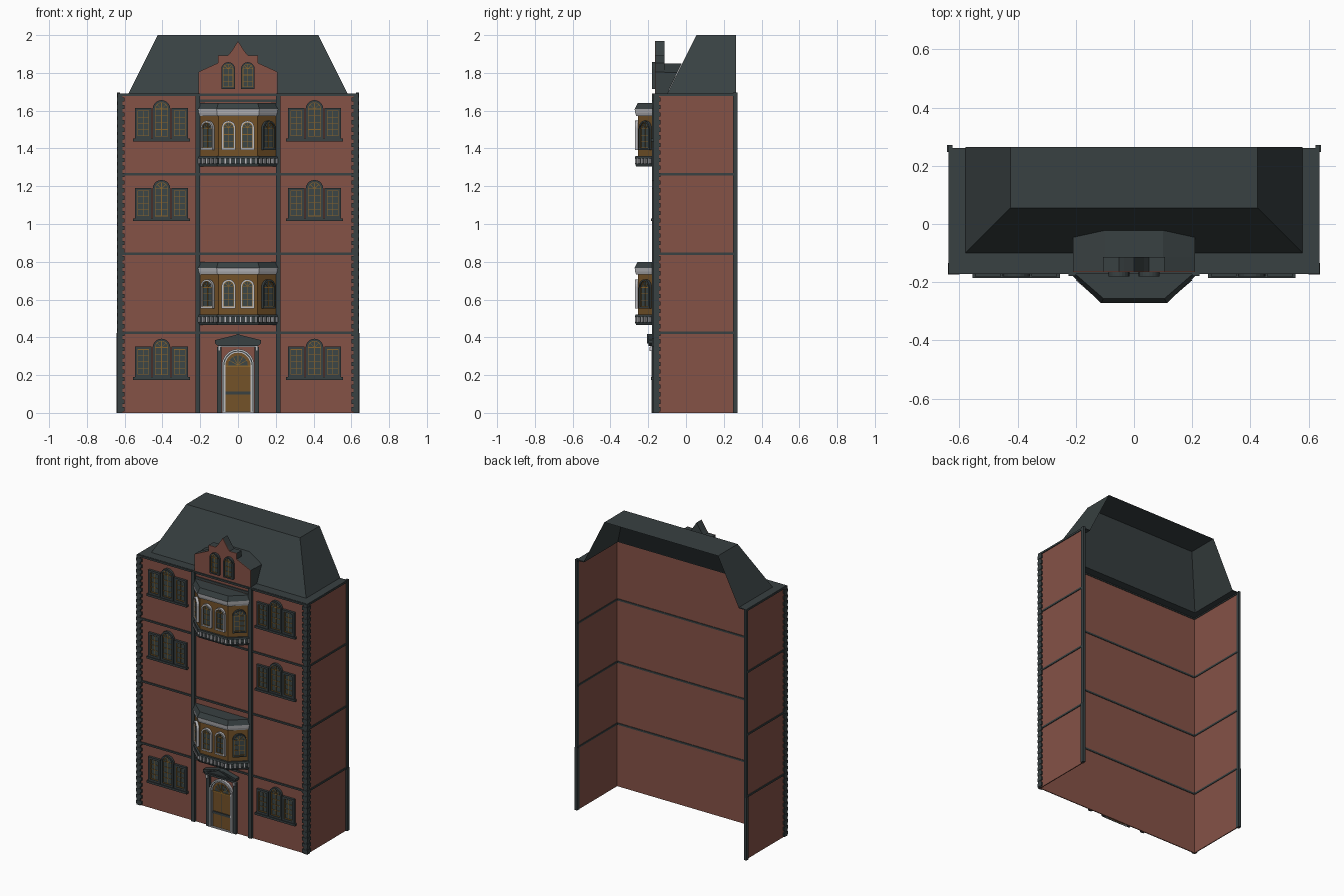
import bpy, bmesh, math
from mathutils import Matrix, Vector

if "Cube" in bpy.data.objects:
    bpy.data.objects.remove(bpy.data.objects["Cube"])

def material(name, rgb):
    m = bpy.data.materials.new(name)
    m.diffuse_color = (*rgb, 1)
    m.use_nodes = True
    m.node_tree.nodes["Principled BSDF"].inputs["Base Color"].default_value = m.diffuse_color
    return m

BRICK = material("brick red", (0.235, 0.085, 0.062))
SLATE = material("slate dark", (0.040, 0.052, 0.054))
WOOD = material("brown wood", (0.175, 0.085, 0.022))
WHITE = material("pale stone", (0.50, 0.50, 0.52))
GLASS = material("window glass", (0.045, 0.062, 0.062))
AMBER = material("amber bars", (0.26, 0.13, 0.025))

parts = {}
I = Matrix.Identity(4)
FRONT = -0.165

def part(name, mat):
    if name not in parts:
        parts[name] = (bmesh.new(), mat)
    return parts[name][0]

def loft(name, mat, a, b, M=I, caps=True):
    """Joins two matching point loops, with end caps."""
    bm = part(name, mat)
    va = [bm.verts.new(M @ Vector(p)) for p in a]
    vb = [bm.verts.new(M @ Vector(p)) for p in b]
    n = len(a)
    for i in range(n):
        j = (i + 1) % n
        bm.faces.new((va[i], va[j], vb[j], vb[i]))
    if caps:
        bm.faces.new(va[::-1])
        bm.faces.new(vb)

def prism(name, mat, pts, y0, y1, M=I):
    loft(name, mat, [(x, y0, z) for x, z in pts], [(x, y1, z) for x, z in pts], M)

def box(name, mat, x0, x1, y0, y1, z0, z1, M=I):
    prism(name, mat, [(x0, z0), (x1, z0), (x1, z1), (x0, z1)], y0, y1, M)

def sheet(name, mat, *quads):
    bm = part(name, mat)
    for q in quads:
        bm.faces.new([bm.verts.new(p) for p in q])

def frame(name, mat, outer, inner, y0, y1, M=I):
    """Flat picture frame between two x,z loops."""
    bm = part(name, mat)
    L = [[bm.verts.new(M @ Vector((x, y, z))) for x, z in pts]
         for pts, y in ((outer, y0), (outer, y1), (inner, y1), (inner, y0))]
    n = len(outer)
    for k in range(4):
        A, B = L[k], L[(k + 1) % 4]
        for i in range(n):
            j = (i + 1) % n
            bm.faces.new((A[i], A[j], B[j], B[i]))

def arch(hw, z0, top, inset=0, cx=0, seg=10):
    r = hw - inset
    zc = top - hw
    return [(cx - r, z0 + inset), (cx + r, z0 + inset)] + [
        (cx + r * math.cos(math.pi * i / seg), zc + r * math.sin(math.pi * i / seg)) for i in range(seg + 1)]

def rect(x0, x1, z0, z1, i=0):
    return [(x0 + i, z0 + i), (x1 - i, z0 + i), (x1 - i, z1 - i), (x0 + i, z1 - i)]

def fan(name, mat, r0, r1, y0, y1, zc, M, rays=(45, 90, 135)):
    for a in rays:
        R = M @ Matrix.Translation((0, 0, zc)) @ Matrix.Rotation(-math.radians(a), 4, 'Y')
        box(name, mat, r0, r1, y0, y1, -0.0015, 0.0015, R)

def arched_window(name, hw, z0, top, M, mat, t=0.009, rows=3):
    frame(name + "_frames", mat, arch(hw, z0, top), arch(hw, z0, top, t), -0.016, 0, M)
    frame(name + "_inner_frames", AMBER, arch(hw, z0, top, t), arch(hw, z0, top, t + 0.003), -0.010, 0, M)
    prism(name + "_glass", GLASS, arch(hw, z0, top, t), -0.006, 0, M)
    zc, w = top - hw, hw - t
    box(name + "_bars", AMBER, -0.0015, 0.0015, -0.009, 0, z0 + t, zc, M)
    for k in range(1, rows + 1):
        z = z0 + t + (zc - z0 - t) * k / rows
        box(name + "_bars", AMBER, -w, w, -0.009, 0, z - 0.0015, z + 0.0015, M)
    fan(name + "_bars", AMBER, 0.0, w, -0.009, 0, zc, M)

# Brick walls: front and two sides, open at the back
box("front_wall", BRICK, -0.632, 0.632, FRONT, FRONT + 0.006, 0, 1.69)
for s in (-1, 1):
    xs = sorted((s * 0.626, s * 0.632))
    box("side_walls", BRICK, *xs, FRONT, 0.262, 0, 1.69)

# Floor bands and roof ledge
for z in (0.424, 0.842, 1.264, 1.684):
    box("floor_bands", SLATE, -0.637, 0.637, FRONT - 0.007, FRONT + 0.01, z - 0.006, z + 0.006)
    for s in (-1, 1):
        box("floor_bands", SLATE, *sorted((s * 0.622, s * 0.637)), FRONT, 0.262, z - 0.006, z + 0.006)
box("center_frieze", SLATE, -0.21, 0.21, FRONT - 0.006, FRONT, 1.645, 1.66)
box("roof_ledge", SLATE, -0.635, 0.635, FRONT, -0.10, 1.686, 1.692)
for s in (-1, 1):
    box("roof_ledge", SLATE, *sorted((s * 0.58, s * 0.635)), -0.10, 0.262, 1.686, 1.692)

# Corner quoins, back trims and pilasters
for s in (-1, 1):
    def sbox(name, mat, x0, x1, *rest):
        box(name, mat, *sorted((s * x0, s * x1)), *rest)
    sbox("corner_strips", SLATE, 0.612, 0.638, FRONT - 0.007, FRONT, 0, 1.69)
    sbox("corner_strips", SLATE, 0.630, 0.638, FRONT, -0.143, 0, 1.69)
    for k in range(42):
        z = 0.008 + k * 0.04
        sbox("corner_blocks", SLATE, 0.600, 0.640, FRONT - 0.009, FRONT, z, z + 0.022)
        sbox("corner_blocks", SLATE, 0.630, 0.640, FRONT, -0.134, z, z + 0.022)
    sbox("back_trims", SLATE, 0.624, 0.640, 0.250, 0.272, 0, 1.695)
    sbox("back_trims", SLATE, 0.624, 0.643, 0.248, 0.272, 0, 0.424)
    sbox("pilasters", SLATE, 0.200, 0.226, FRONT - 0.014, FRONT, 0, 1.69)

# Mansard roof, open at back and below
b = [(-0.58, 0.265, 1.69), (-0.58, -0.10, 1.69), (0.58, -0.10, 1.69), (0.58, 0.265, 1.69)]
t = [(-0.425, 0.265, 2.0), (-0.425, 0.055, 2.0), (0.425, 0.055, 2.0), (0.425, 0.265, 2.0)]
sheet("mansard_roof", SLATE, t, *[(b[i], b[i + 1], t[i + 1], t[i]) for i in range(3)])

# Dormer body and stepped gable
D = [(-0.21, 1.69), (-0.21, 1.802), (-0.10, 1.85), (0.10, 1.85), (0.21, 1.802), (0.21, 1.69)]
back_y = [-0.10, -0.046, -0.022, -0.022, -0.046, -0.10]
sheet("dormer_body", SLATE, *[((*[D[i][0], -0.13], D[i][1]), (D[i + 1][0], -0.13, D[i + 1][1]),
      (D[i + 1][0], back_y[i + 1], D[i + 1][1]), (D[i][0], back_y[i], D[i][1])) for i in range(5)])
half = [(0.21, 1.69), (0.21, 1.805), (0.105, 1.853), (0.105, 1.893), (0.052, 1.893), (0.034, 1.915)]
G = half + [(0, 1.968)] + [(-x, z) for x, z in reversed(half)]
prism("gable_back", SLATE, G, -0.161, -0.113)
prism("gable_front", BRICK, G, FRONT, -0.161)
for s in (-1, 1):
    arched_window("gable_window", 0.036, 1.715, 1.857, Matrix.Translation((s * 0.052, FRONT, 0)), SLATE)

# Triple windows on both wings
for z in (0.175, 1.015, 1.438):
    for cx in (-0.405, 0.405):
        M = Matrix.Translation((cx, FRONT, z))
        box("window_sills", SLATE, -0.15, 0.15, -0.021, 0, 0, 0.014, M)
        arched_window("wing_window", 0.047, 0.014, 0.218, M, SLATE, 0.012, 4)
        for s in (-1, 1):
            x0, x1 = sorted((s * 0.052, s * 0.141))
            frame("wing_side_frames", SLATE, rect(x0, x1, 0.014, 0.176), rect(x0, x1, 0.014, 0.176, 0.014), -0.016, 0, M)
            frame("wing_side_inner", AMBER, rect(x0, x1, 0.014, 0.176, 0.014), rect(x0, x1, 0.014, 0.176, 0.017), -0.012, 0, M)
            box("wing_side_glass", GLASS, x0 + 0.01, x1 - 0.01, -0.006, 0, 0.02, 0.17, M)
            for zz in (0.062, 0.095, 0.128):
                box("wing_side_bars", AMBER, x0 + 0.014, x1 - 0.014, -0.009, 0, zz - 0.0013, zz + 0.0013, M)
            m = (x0 + x1) / 2
            box("wing_side_bars", AMBER, m - 0.0013, m + 0.0013, -0.009, 0, 0.028, 0.162, M)

# Two bay windows
def bay(o, z):
    return [(-0.226 + o, FRONT, z), (-0.113 + o * 0.5, -0.272 + o, z), (0.113 - o * 0.5, -0.272 + o, z), (0.226 - o, FRONT, z)]

def slab(name, mat, o0, o1, z0, z1):
    loft(name, mat, bay(o0, z0), bay(o1, z1))

for z in (0.465, 1.305):
    slab("bay_floor", SLATE, 0.008, 0.002, z, z + 0.015)
    slab("bay_core", SLATE, 0.018, 0.018, z + 0.015, z + 0.042)
    slab("bay_rail", SLATE, 0.002, 0.004, z + 0.042, z + 0.056)
    slab("bay_wall", WOOD, 0.017, 0.017, z + 0.056, z + 0.27)
    slab("bay_cornice", WHITE, 0.008, 0.003, z + 0.268, z + 0.283)
    slab("bay_cornice", WHITE, 0.003, 0.0, z + 0.283, z + 0.303)
    slab("bay_roof", SLATE, 0.0, 0.016, z + 0.303, z + 0.335)
    path = [Vector(p) for p in bay(0.009, z)]
    for p, q, n in zip(path, path[1:], (5, 8, 5)):
        ang = math.atan2(q.y - p.y, q.x - p.x)
        for k in range(n):
            M = Matrix.Translation(p.lerp(q, (k + 0.5) / n)) @ Matrix.Rotation(ang, 4, 'Z')
            box("balusters", WHITE, -0.006, 0.006, -0.006, 0.006, 0.015, 0.042, M)
    wall = [Vector(p) for p in bay(0.017, z)]
    ang = math.atan2(wall[3].y - wall[2].y, wall[3].x - wall[2].x)
    for s in (-1, 1):
        arched_window("bay_window", 0.037, 0.088, 0.242, Matrix.Translation((s * 0.05, wall[1].y, z)), WHITE)
        p = (wall[2] + wall[3]) / 2
        M = Matrix.Translation((s * p.x, p.y, z)) @ Matrix.Rotation(s * ang, 4, 'Z')
        arched_window("bay_side_window_right" if s > 0 else "bay_side_window_left",
                      0.043, 0.088, 0.242, M, SLATE if s > 0 else WHITE)

# Entrance: door, arch, jambs and pediment
M = Matrix.Translation((0, FRONT, 0))
frame("door_arch", WHITE, arch(0.086, 0, 0.338), arch(0.086, 0, 0.338, 0.008), -0.018, 0, M)
frame("door_reveal", SLATE, arch(0.078, 0, 0.33), arch(0.078, 0, 0.33, 0.005), -0.013, 0, M)
frame("door_inner_arch", WHITE, arch(0.073, 0, 0.325), arch(0.073, 0, 0.325, 0.006), -0.015, 0, M)
prism("door_leaf", WOOD, arch(0.068, 0, 0.32), -0.008, 0, M)
prism("door_fanlight", GLASS, [(0.052 * math.cos(math.pi * i / 10), 0.252 + 0.052 * math.sin(math.pi * i / 10)) for i in range(11)], -0.010, 0, M)
fan("door_fan_bars", AMBER, 0, 0.056, -0.013, 0, 0.252, M, (30, 60, 90, 120, 150))
box("door_transom", AMBER, -0.067, 0.067, -0.013, 0, 0.244, 0.252, M)
box("door_bar", SLATE, -0.07, 0.07, -0.014, 0, 0.097, 0.113, M)
box("door_split", SLATE, -0.001, 0.001, -0.009, 0, 0, 0.244, M)
for s in (-1, 1):
    box("door_jambs", SLATE, *sorted((s * 0.088, s * 0.112)), -0.016, 0, 0, 0.348, M)
    box("door_corbels", WHITE, *sorted((s * 0.093, s * 0.107)), -0.028, 0, 0.328, 0.350, M)
box("door_lintel_strip", WHITE, -0.105, 0.105, -0.024, 0, 0.348, 0.354, M)
prism("door_pediment", SLATE, [(-0.105, 0.354), (0.105, 0.354), (0.122, 0.368), (0.122, 0.385), (0, 0.416), (-0.122, 0.385), (-0.122, 0.368)], -0.034, 0, M)
frame("door_pediment_trim", SLATE, [(-0.124, 0.368), (0.124, 0.368), (0, 0.418)], [(-0.09, 0.376), (0.09, 0.376), (0, 0.409)], -0.041, -0.01, M)

# Turn every gathered part into an object
for name, (bm, mat) in parts.items():
    bmesh.ops.recalc_face_normals(bm, faces=bm.faces[:])
    me = bpy.data.meshes.new(name)
    bm.to_mesh(me)
    bm.free()
    me.materials.append(mat)
    bpy.context.scene.collection.objects.link(bpy.data.objects.new(name, me))
